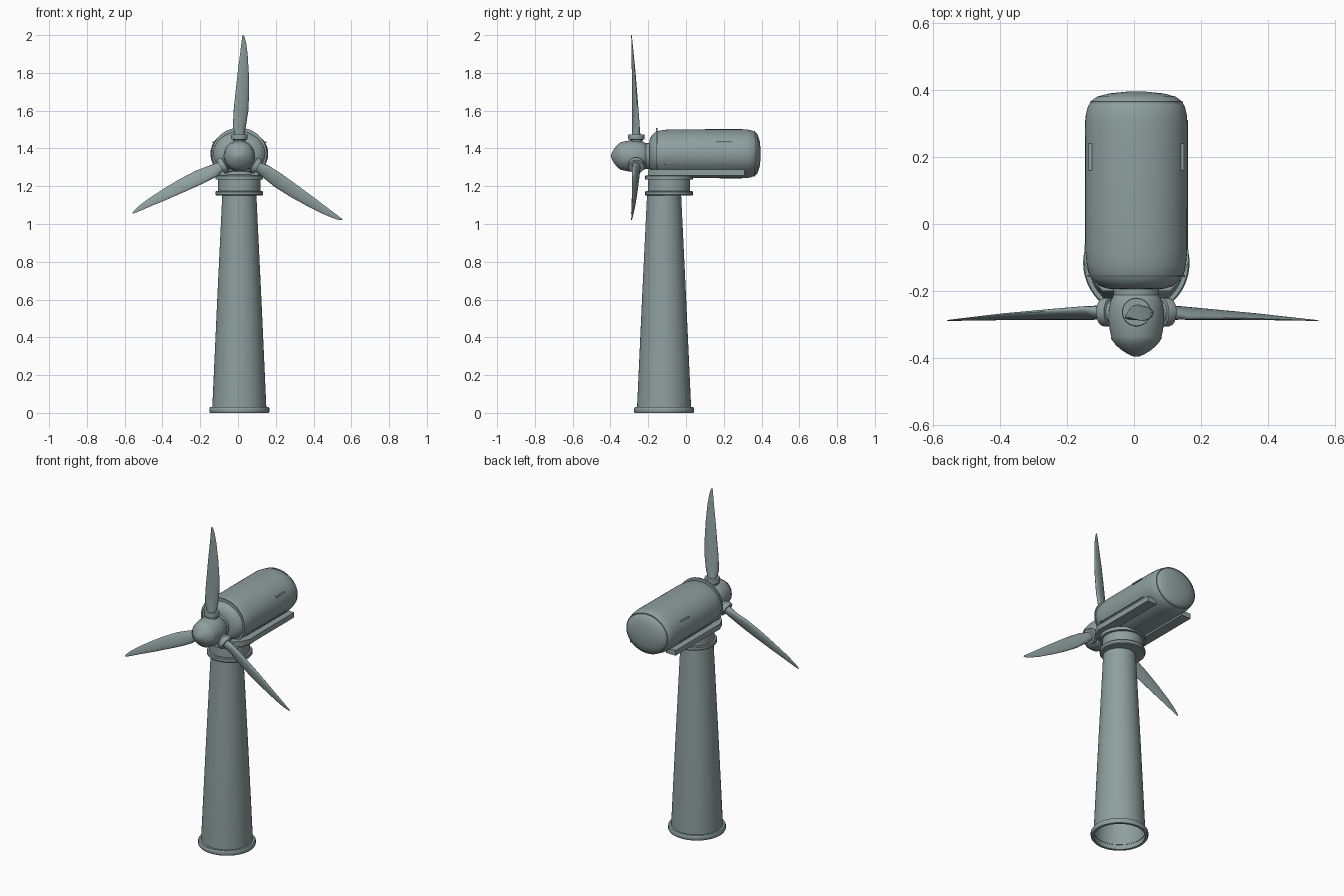
import bpy, bmesh, math
from mathutils import Matrix, Vector

if "Cube" in bpy.data.objects:
    bpy.data.objects.remove(bpy.data.objects["Cube"])

CX = 0.007            # shared centre line
HUB = Vector((CX, -0.263, 1.36))

paint = bpy.data.materials.new("grey_green_paint")
paint.diffuse_color = (0.275, 0.345, 0.345, 1)
paint.use_nodes = True
paint.node_tree.nodes["Principled BSDF"].inputs["Base Color"].default_value = paint.diffuse_color


def finish(name, bm, angle=35):
    bmesh.ops.recalc_face_normals(bm, faces=bm.faces)
    me = bpy.data.meshes.new(name)
    bm.to_mesh(me)
    bm.free()
    me.materials.append(paint)
    ob = bpy.data.objects.new(name, me)
    bpy.context.collection.objects.link(ob)
    bpy.ops.object.select_all(action='DESELECT')
    bpy.context.view_layer.objects.active = ob
    ob.select_set(True)
    bpy.ops.object.shade_smooth_by_angle(angle=math.radians(angle))
    return ob


def skin(bm, rings, close=False):
    """Bridge rings of points with quads, optionally capping the ends."""
    vr = [[bm.verts.new(p) for p in r] for r in rings]
    n = len(vr[0])
    for a, b in zip(vr, vr[1:]):
        for i in range(n):
            bm.faces.new((a[i], a[(i + 1) % n], b[(i + 1) % n], b[i]))
    if close:
        bm.faces.new(vr[0])
        bm.faces.new(vr[-1])


def lathe(name, profile, origin, axis='Z', squash=1.0, close=True, seg=48, rot=None):
    """Turn (radius, distance) pairs around an axis; squash flattens the height."""
    rings = []
    for r, d in profile:
        ring = []
        for i in range(seg):
            a = 2 * math.pi * i / seg
            c, s = r * math.cos(a), r * math.sin(a)
            p = Vector((c, s, d)) if axis == 'Z' else Vector((c, d, s * squash))
            if rot:
                p = rot @ p
            ring.append(p + Vector(origin))
        rings.append(ring)
    bm = bmesh.new()
    skin(bm, rings, close)
    return finish(name, bm)


def prism(name, outline, z0, z1):
    """Extrude an xy outline between two heights."""
    bm = bmesh.new()
    skin(bm, [[(x, y, z) for x, y in outline] for z in (z0, z1)], True)
    return finish(name, bm)


# Tower: hollow tapered tube standing in a rounded foot ring
BASE = (CX, -0.116, 0)
lathe("tower", [(0.143, 0.0), (0.143, 0.03), (0.117, 0.6), (0.09, 1.16)], BASE, close=False)
lathe("foot_ring", [(0.141, 0), (0.155, 0), (0.159, 0.006), (0.159, 0.024),
                    (0.155, 0.03), (0.141, 0.03)], BASE, close=False)

# Yaw bearing under the housing
YAW = (CX, -0.09, 0)
lathe("yaw_bearing", [(0.085, 1.15), (0.122, 1.15), (0.126, 1.155), (0.126, 1.17),
                      (0.122, 1.175), (0.112, 1.175), (0.112, 1.235), (0.126, 1.235),
                      (0.126, 1.255), (0.10, 1.262), (0.09, 1.30)], YAW)

# Housing: long oval drum with rounded ends
DRUM = (CX, 0, 1.372)
lathe("housing", [(0.05, -0.195), (0.085, -0.193), (0.11, -0.185), (0.13, -0.168),
                  (0.141, -0.15), (0.148, -0.12), (0.152, -0.08), (0.153, 0.29),
                  (0.151, 0.325), (0.145, 0.35), (0.134, 0.368), (0.118, 0.38),
                  (0.08, 0.39), (0.03, 0.395)], DRUM, 'Y', 0.85, seg=64)

# Raised seam bands around each end of the drum
for name, r, y, sq in (("front_seam", 0.146, -0.155, 0.94), ("rear_seam", 0.139, 0.363, 0.87)):
    lathe(name, [(r - 0.02, y - 0.003), (r, y - 0.003), (r, y + 0.003), (r - 0.02, y + 0.003)],
          DRUM, 'Y', sq, close=False, seg=64)

# Side rails bending inward at the front, with slim trim plates above
for side, s in (("left", -1), ("right", 1)):
    rail = [(0.154, 0.31), (0.154, -0.06), (0.157, -0.11), (0.135, -0.165), (0.10, -0.2),
            (0.065, -0.2), (0.085, -0.14), (0.09, -0.08), (0.09, 0.31)]
    prism(side + "_rail", [(CX + s * x, y) for x, y in rail], 1.257, 1.288)
    strip = [(0.143, 0.25), (0.143, -0.12), (0.12, -0.12), (0.12, 0.25)]
    prism(side + "_trim", [(CX + s * x, y) for x, y in strip], 1.312, 1.318)
    vent = [(0.143, 0.24), (0.143, 0.16), (0.12, 0.16), (0.12, 0.24)]
    prism(side + "_vent", [(CX + s * x, y) for x, y in vent], 1.43, 1.436)

# Hub: shaft, rounded body and pointed nose cone
lathe("shaft", [(0.068, -0.225), (0.068, -0.18)], (CX, 0, HUB.z), 'Y')
lathe("hub", [(0.055, -0.203), (0.068, -0.212), (0.078, -0.232), (0.083, -0.262),
              (0.083, -0.29), (0.079, -0.32), (0.074, -0.34)], (CX, 0, HUB.z), 'Y')
lathe("nose_cone", [(0.076, -0.338), (0.074, -0.345), (0.06, -0.363), (0.042, -0.378),
                    (0.022, -0.39), (0.008, -0.396)], (CX, 0, HUB.z), 'Y')

# Blade stations: distance out, edge one, edge two, front face y, back face y
STATIONS = [(0.09, -0.024, 0.024, -0.287, -0.239), (0.12, -0.026, 0.028, -0.287, -0.242),
            (0.16, -0.034, 0.035, -0.286, -0.245), (0.24, -0.030, 0.048, -0.286, -0.251),
            (0.34, -0.020, 0.052, -0.286, -0.259), (0.44, -0.009, 0.050, -0.287, -0.267),
            (0.54, 0.004, 0.044, -0.288, -0.277), (0.60, 0.011, 0.036, -0.289, -0.283),
            (0.63, 0.015, 0.028, -0.290, -0.286), (0.641, 0.018, 0.022, -0.290, -0.288)]
SEG = 20
for k in range(3):
    rot = Matrix.Rotation(math.radians(120 * k), 3, 'Y')
    rings = []
    for d, e0, e1, y0, y1 in STATIONS:
        mid, half = (e0 + e1) / 2, (e1 - e0) / 2
        ymid, thick = (y0 + y1) / 2 - HUB.y, (y1 - y0) / 2
        ring = []
        for i in range(SEG):
            a = 2 * math.pi * i / SEG
            # thin oval leaning slightly so one edge sits further back
            lean = min(1, max(0, (d - 0.1) / 0.06)) * 0.6
            y = thick * (lean * math.cos(a) + math.sqrt(1 - lean ** 2) * math.sin(a))
            ring.append(rot @ Vector((mid + half * math.cos(a), ymid + y, d)) + HUB)
        rings.append(ring)
    bm = bmesh.new()
    skin(bm, rings, True)
    finish("blade_%d" % (k + 1), bm, 50)
    # Collar gripping the blade root
    lathe("blade_collar_%d" % (k + 1),
          [(0.034, 0.05), (0.034, 0.086), (0.042, 0.088), (0.043, 0.092), (0.043, 0.11),
           (0.041, 0.115), (0.026, 0.115)], HUB, seg=32, rot=rot)
